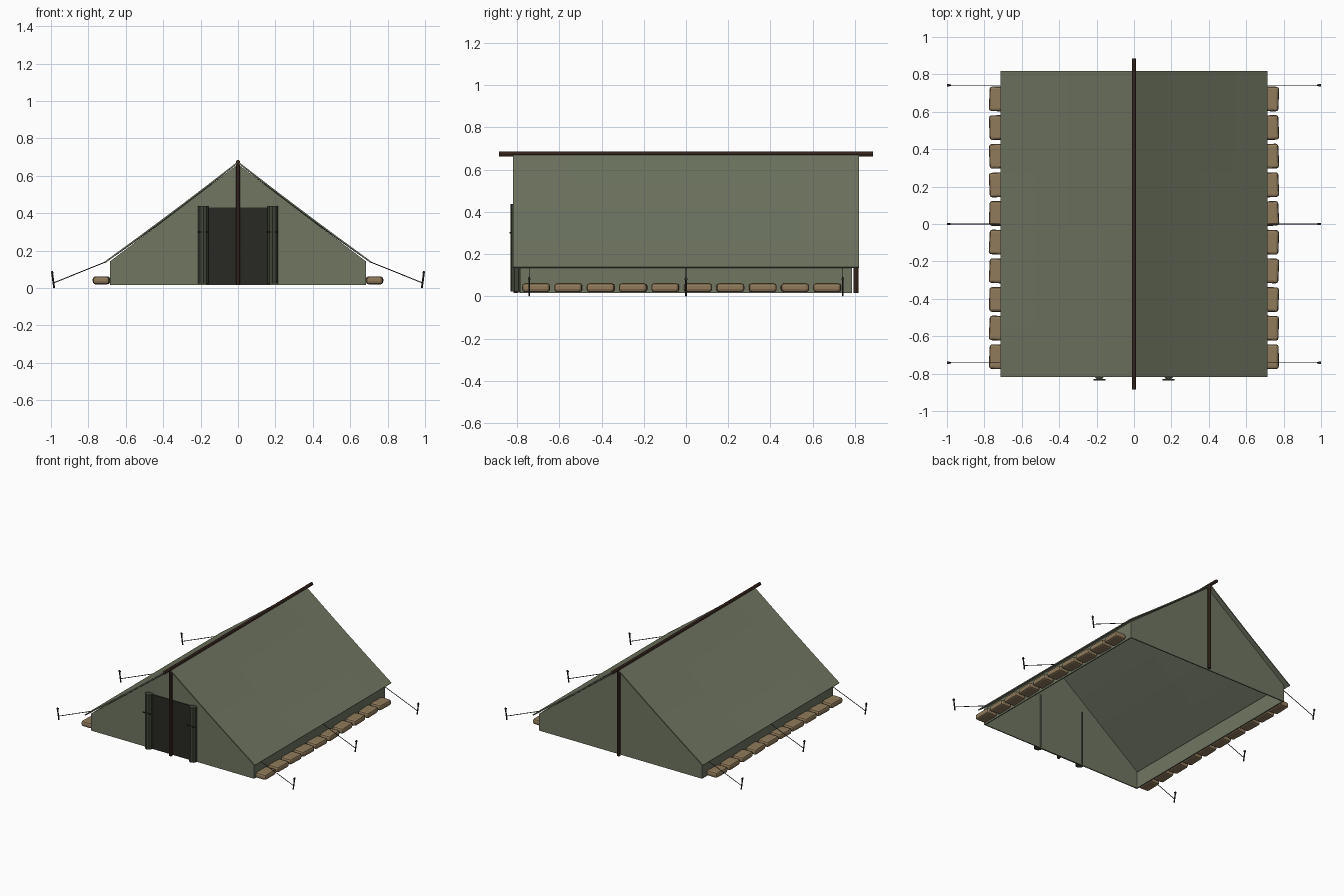
import bpy, bmesh, math, random
from mathutils import Vector

if "Cube" in bpy.data.objects:
    bpy.data.objects.remove(bpy.data.objects["Cube"])

random.seed(4)


def mat(name, r, g, b):
    m = bpy.data.materials.new(name)
    m.diffuse_color = (r, g, b, 1)
    m.use_nodes = True
    m.node_tree.nodes["Principled BSDF"].inputs["Base Color"].default_value = m.diffuse_color
    return m


CANVAS = mat("canvas", 0.16, 0.18, 0.12)
FLAP = mat("rolled_canvas", 0.05, 0.058, 0.038)
DARK = mat("dark_opening", 0.022, 0.023, 0.018)
WOOD = mat("wood", 0.055, 0.028, 0.018)
ROPE = mat("rope", 0.03, 0.025, 0.02)
SAND = mat("sandbag", 0.28, 0.195, 0.105)


def finish(name, bm, material):
    bmesh.ops.recalc_face_normals(bm, faces=bm.faces)
    me = bpy.data.meshes.new(name)
    bm.to_mesh(me)
    bm.free()
    me.materials.append(material)
    ob = bpy.data.objects.new(name, me)
    bpy.context.collection.objects.link(ob)
    return ob


def box(name, loc, size, material, bevel=0.0):
    bm = bmesh.new()
    bmesh.ops.create_cube(bm, size=1)
    bmesh.ops.scale(bm, vec=size, verts=bm.verts)
    if bevel:
        bmesh.ops.bevel(bm, geom=bm.edges[:], offset=bevel, segments=2,
                        profile=0.5, affect='EDGES')
    ob = finish(name, bm, material)
    ob.location = loc
    return ob


def rod(name, a, b, r, material, sides=8):
    a, b = Vector(a), Vector(b)
    bm = bmesh.new()
    bmesh.ops.create_cone(bm, cap_ends=True, segments=sides, radius1=r,
                          radius2=r, depth=(b - a).length)
    ob = finish(name, bm, material)
    ob.location = (a + b) / 2
    ob.rotation_euler = (b - a).to_track_quat('Z', 'Y').to_euler()
    return ob


def prism(name, profile, y0, y1, material):
    bm = bmesh.new()
    face = bm.faces.new([bm.verts.new((x, y0, z)) for x, z in profile])
    ext = bmesh.ops.extrude_face_region(bm, geom=[face])
    verts = [v for v in ext["geom"] if isinstance(v, bmesh.types.BMVert)]
    bmesh.ops.translate(bm, vec=(0, y1 - y0, 0), verts=verts)
    return finish(name, bm, material)


# Gable end walls
gable = [(-0.685, 0.016), (0.685, 0.016), (0.685, 0.142), (0, 0.662), (-0.685, 0.142)]
prism("front_wall", gable, -0.785, -0.777, CANVAS)
prism("back_wall", gable, 0.777, 0.785, CANVAS)


# Roof slope: thin sheet that sags a little between ridge and eave
def roof(name, side):
    bm = bmesh.new()
    nu, nv = 4, 6
    grid = []
    for i in range(nu + 1):
        u = i / nu
        row = []
        for j in range(nv + 1):
            v = j / nv
            sag = 0.008 * math.sin(math.pi * u) * (0.5 + 0.5 * math.sin(math.pi * v))
            row.append(bm.verts.new((side * (0.715 * u - 0.6 * sag),
                                     -0.818 + 1.636 * v,
                                     0.677 - 0.537 * u - 0.8 * sag)))
        grid.append(row)
    for i in range(nu):
        for j in range(nv):
            bm.faces.new((grid[i][j], grid[i + 1][j], grid[i + 1][j + 1], grid[i][j + 1]))
    bmesh.ops.recalc_face_normals(bm, faces=bm.faces)
    if sum(f.normal.z for f in bm.faces) < 0:
        bmesh.ops.reverse_faces(bm, faces=bm.faces)
    ob = finish(name, bm, CANVAS)
    if sum(p.normal.z for p in ob.data.polygons) < 0:
        ob.data.flip_normals()
    mod = ob.modifiers.new("thickness", 'SOLIDIFY')
    mod.thickness = 0.008
    mod.offset = -1
    return ob


for side, label in ((-1, "left"), (1, "right")):
    roof(label + "_roof", side)
    box(label + "_wall", (side * 0.681, 0, 0.079), (0.008, 1.57, 0.126), CANVAS)

    # Sandbags along the wall
    for i in range(10):
        bag = box(f"{label}_sandbag_{i}", (side * 0.73, -0.71 + i * 0.1532, 0.041),
                  (0.088, 0.132, 0.042), SAND, 0.014)
        bag.rotation_euler.z = random.uniform(-0.06, 0.06)

    # Guy ropes and pegs
    for i, y in enumerate((-0.742, 0, 0.742)):
        rod(f"{label}_rope_{i}", (side * 0.712, y, 0.138), (side * 0.988, y, 0.027),
            0.0025, ROPE, 6)
        rod(f"{label}_peg_{i}", (side * 0.983, y, 0.001), (side * 0.995, y, 0.09),
            0.005, ROPE, 6)
        box(f"{label}_peg_head_{i}", (side * 0.993, y, 0.082), (0.013, 0.012, 0.007), ROPE)

    # Rolled door flap with its tie
    x = side * 0.185
    rod(label + "_door_roll", (x, -0.803, 0.024), (x, -0.803, 0.438), 0.029, FLAP, 10)
    box(label + "_door_tie", (x, -0.833, 0.3), (0.064, 0.006, 0.007), ROPE)

# Dark doorway
box("door_opening", (0, -0.787, 0.224), (0.34, 0.008, 0.412), DARK)

# Ridge and end poles
rod("ridge_pole", (0, -0.885, 0.674), (0, 0.885, 0.674), 0.012, WOOD)
rod("front_pole", (0, -0.805, 0.016), (0, -0.805, 0.67), 0.012, WOOD)
rod("back_pole", (0, 0.805, 0.016), (0, 0.805, 0.67), 0.012, WOOD)
